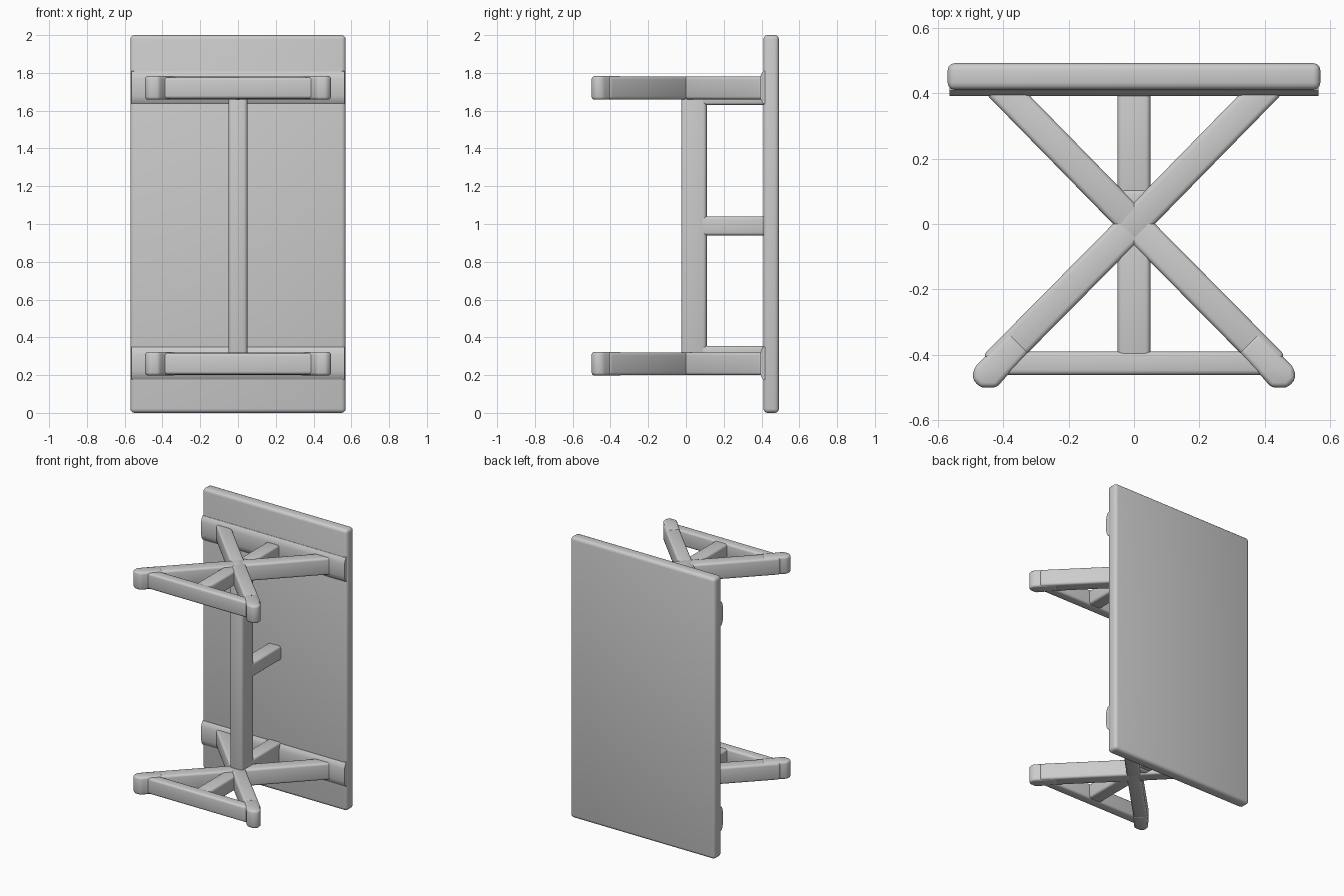
import bpy, bmesh, math

cube = bpy.data.objects.get("Cube")
if cube:
    bpy.data.objects.remove(cube, do_unlink=True)

grey = bpy.data.materials.new("plain grey")
grey.use_nodes = True
COLOUR = (0.6, 0.6, 0.6, 1)
grey.diffuse_color = COLOUR
grey.node_tree.nodes["Principled BSDF"].inputs["Base Color"].default_value = COLOUR


def prism(name, outline, z0, z1, radius=0.015):
    """Extrude an xy outline from z0 to z1 and round its edges."""
    bm = bmesh.new()
    face = bm.faces.new([bm.verts.new((x, y, z0)) for x, y in outline])
    ext = bmesh.ops.extrude_face_region(bm, geom=[face])
    for v in ext["geom"]:
        if isinstance(v, bmesh.types.BMVert):
            v.co.z = z1
    bmesh.ops.recalc_face_normals(bm, faces=bm.faces)
    bmesh.ops.bevel(bm, geom=bm.edges[:], offset=radius, segments=3,
                    profile=0.5, affect='EDGES', clamp_overlap=True)
    bmesh.ops.recalc_face_normals(bm, faces=bm.faces)
    return finish(name, bm)


def finish(name, bm):
    mesh = bpy.data.meshes.new(name)
    bm.to_mesh(mesh)
    bm.free()
    mesh.materials.append(grey)
    obj = bpy.data.objects.new(name, mesh)
    bpy.context.collection.objects.link(obj)
    bpy.ops.object.select_all(action='DESELECT')
    obj.select_set(True)
    bpy.context.view_layer.objects.active = obj
    bpy.ops.object.shade_smooth_by_angle(angle=math.radians(40))
    return obj


def box(name, x0, x1, y0, y1, z0, z1, radius=0.015):
    return prism(name, [(x0, y0), (x1, y0), (x1, y1), (x0, y1)], z0, z1, radius)


def bar(name, a, b, width, z0, z1):
    """Horizontal bar between two xy points."""
    dx, dy = b[0] - a[0], b[1] - a[1]
    k = width / 2 / math.hypot(dx, dy)
    nx, ny = -dy * k, dx * k
    return prism(name, [(a[0] + nx, a[1] + ny), (a[0] - nx, a[1] - ny),
                        (b[0] - nx, b[1] - ny), (b[0] + nx, b[1] + ny)], z0, z1)


def swell(name, zc):
    """Soft raised band across the front of the panel."""
    bm = bmesh.new()
    half = [(0.43, -0.09), (0.408, -0.085), (0.398, -0.07), (0.391, -0.045)]
    profile = half + [(y, -z) for y, z in reversed(half)]
    face = bm.faces.new([bm.verts.new((-0.565, y, zc + z)) for y, z in profile])
    ext = bmesh.ops.extrude_face_region(bm, geom=[face])
    for v in ext["geom"]:
        if isinstance(v, bmesh.types.BMVert):
            v.co.x = 0.565
    bmesh.ops.recalc_face_normals(bm, faces=bm.faces)
    return finish(name, bm)


# Upright panel, post and middle strut
box("panel", -0.57, 0.57, 0.41, 0.492, 0, 2, 0.022)
box("post", -0.05, 0.05, -0.025, 0.11, 0.21, 1.77, 0.02)
box("middle_strut", -0.05, 0.05, 0.06, 0.43, 0.94, 1.04)

# Two crossed frames; the rear strut is offset toward the middle of the post
FOOT = [(0.38, -0.33), (0.49, -0.44), (0.494, -0.475), (0.47, -0.5),
        (0.42, -0.5), (0.385, -0.46), (0.32, -0.39)]
for level, z0, z1, r0, r1 in (("lower", 0.2, 0.32, 0.22, 0.355),
                              ("upper", 1.66, 1.78, 1.63, 1.765)):
    swell(level + "_panel_band", (z0 + z1) / 2 + 0.003)
    box(level + "_rear_strut", -0.05, 0.05, 0.03, 0.43, r0, r1)
    box(level + "_front_strut", -0.05, 0.05, -0.43, 0.03, z0 + 0.008, z1 - 0.008)
    box(level + "_front_bar", -0.44, 0.44, -0.462, -0.39, z0 + 0.004, z1 - 0.004)
    for side, s in (("left", 1), ("right", -1)):
        bar(f"{level}_{side}_rear_arm", (-0.03 * s, -0.03), (0.42 * s, 0.43), 0.092, z0, z1)
        bar(f"{level}_{side}_front_arm", (-0.03 * s, 0.03), (0.43 * s, -0.435), 0.092, z0, z1)
        prism(f"{level}_{side}_foot", [(x * s, y) for x, y in FOOT], z0 - 0.002, z1 + 0.003)
